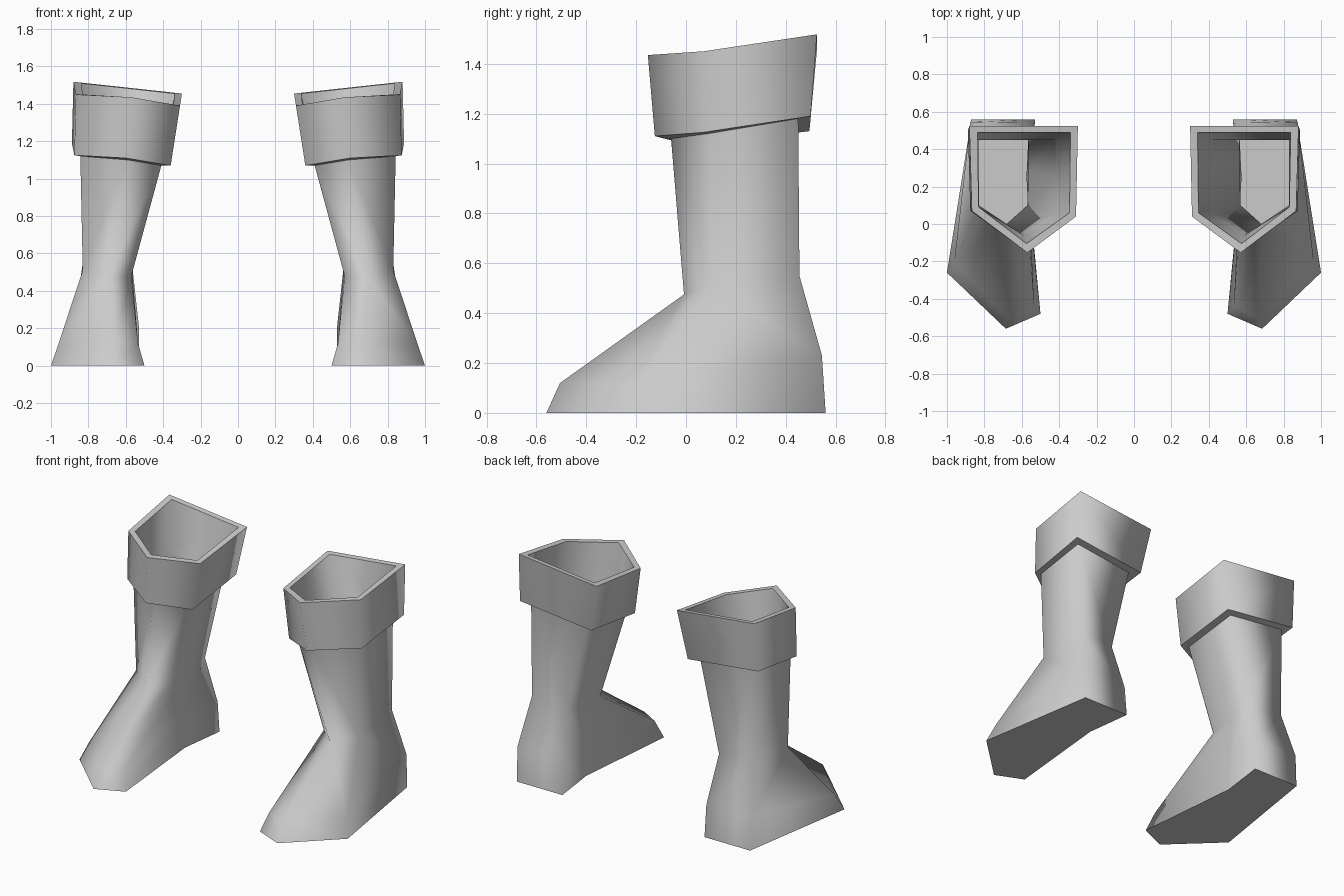
import bpy, bmesh

if "Cube" in bpy.data.objects:
    bpy.data.objects.remove(bpy.data.objects["Cube"])

grey = bpy.data.materials.new("grey_leather")
grey.diffuse_color = (0.6, 0.6, 0.6, 1)
grey.use_nodes = True
grey.node_tree.nodes["Principled BSDF"].inputs["Base Color"].default_value = grey.diffuse_color

# Rings run: inner back, outer back, outer front, front tip, inner front, inner side
sole = [(.53, .56, 0), (.87, .56, 0), (1, -.26, 0), (.685, -.56, 0), (.5, -.48, 0), (.57, .25, 0)]
foot = [(.53, .54, .21), (.875, .545, .23), (.962, -.21, .11), (.665, -.505, .12),
        (.535, -.43, .12), (.575, .25, .21)]
ankle = [(.565, .455, .53), (.83, .455, .55), (.83, .10, .51), (.69, -.008, .475),
         (.57, .10, .48), (.565, .28, .5)]
shaft_top = [(.42, .448, 1.13), (.84, .45, 1.18), (.843, .09, 1.12), (.59, -.06, 1.1),
             (.41, .05, 1.07), (.415, .25, 1.1)]
cuff_low = [(.36, .495, 1.13), (.888, .5, 1.19), (.875, .07, 1.125), (.6, -.125, 1.11),
            (.36, .03, 1.07), (.36, .262, 1.1)]
cuff_high = [(.3, .525, 1.455), (.88, .525, 1.518), (.867, .07, 1.45), (.57, -.153, 1.435),
             (.31, .04, 1.39), (.305, .28, 1.422)]
rim_inner = [(.34, .49, 1.455), (.838, .49, 1.51), (.83, .09, 1.45), (.575, -.105, 1.435),
             (.345, .06, 1.395), (.342, .28, 1.425)]


def loft(name, rings, closed=False, floor=False, sharp_rings=()):
    """Skin the rings in order, then mirror the part to the other leg."""
    bm = bmesh.new()
    loops = [[bm.verts.new(p) for p in ring] for ring in rings]
    n = len(rings[0])
    pairs = list(zip(loops, loops[1:]))
    if closed:
        pairs.append((loops[-1], loops[0]))
    for lo, hi in pairs:
        for i in range(n):
            j = (i + 1) % n
            bm.faces.new((lo[i], hi[i], hi[j], lo[j]))
    if floor:
        bm.faces.new(loops[0])
    for f in bm.faces:
        f.smooth = True
    # Crisp creases around the chosen rings
    for r in sharp_rings:
        for i in range(n):
            bm.edges.get((loops[r][i], loops[r][(i + 1) % n])).smooth = False
    mesh = bpy.data.meshes.new(name)
    bm.to_mesh(mesh)
    bm.free()
    mesh.materials.append(grey)
    ob = bpy.data.objects.new(name, mesh)
    bpy.context.collection.objects.link(ob)
    mirror = ob.modifiers.new("other_leg", 'MIRROR')
    mirror.use_mirror_merge = False
    return ob


# Foot and shaft, open at the top
loft("boots", [sole, foot, ankle, shaft_top], floor=True, sharp_rings=(0,))
# Folded cuff with its inner lining
loft("cuffs", [cuff_low, cuff_high, rim_inner, shaft_top], closed=True, sharp_rings=(0, 1, 2, 3))
